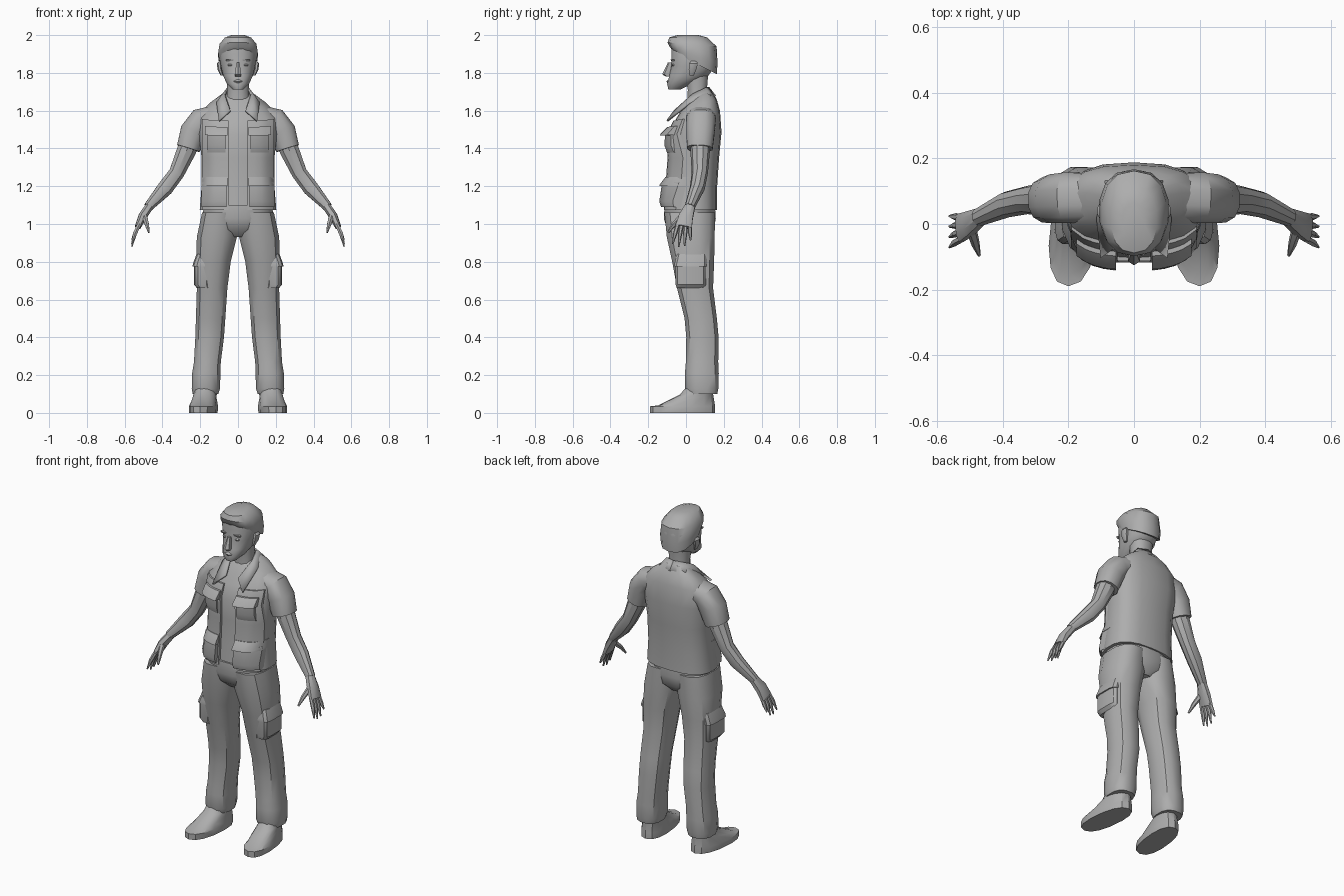
import bpy, bmesh, math
from mathutils import Vector

grey = bpy.data.materials.new("plain_grey")
grey.diffuse_color = (0.42, 0.42, 0.42, 1)


def finish(name, bm):
    bmesh.ops.recalc_face_normals(bm, faces=bm.faces)
    me = bpy.data.meshes.new(name)
    bm.to_mesh(me)
    bm.free()
    me.materials.append(grey)
    ob = bpy.data.objects.new(name, me)
    bpy.context.collection.objects.link(ob)
    return ob


def power(c, e):
    return math.copysign(abs(c) ** e, c)


def loft(name, rings, n=12, sq=0.85, follow=False, side=1, skew=0):
    """Skin rings of (x, y, z, rx, ry, tilt); follow turns rings to face along the path."""
    bm = bmesh.new()
    loops = []
    for i, r in enumerate(rings):
        c = Vector(r[:3])
        tilt = r[5] if len(r) > 5 else 0
        t = Vector(rings[min(i + 1, len(rings) - 1)][:3]) - Vector(rings[max(i - 1, 0)][:3])
        ua = Vector((0, 1, 0)).cross(t).normalized() if follow else Vector((1, 0, 0))
        va = t.cross(ua).normalized() if follow else Vector((0, 1, 0))
        loop = []
        for k in range(n):
            a = 2 * math.pi * (k + 0.5) / n
            u, v = r[3] * power(math.cos(a), sq), r[4] * power(math.sin(a), sq)
            p = c + ua * u + va * v + Vector((skew * v, 0, tilt * v))
            loop.append(bm.verts.new((p.x * side, p.y, p.z)))
        loops.append(loop)
    for a, b in zip(loops, loops[1:]):
        for k in range(n):
            j = (k + 1) % n
            bm.faces.new((a[k], a[j], b[j], b[k]))
    bm.faces.new(loops[0])
    bm.faces.new(loops[-1])
    return finish(name, bm)


TORSO = [(0, .03, 1.075, .205, .135, 0), (0, .035, 1.2, .195, .13, 0),
         (0, .045, 1.35, .195, .13, 0), (0, .05, 1.48, .21, .138, .05),
         (0, .062, 1.575, .21, .118, .2), (0, .07, 1.635, .15, .092, .3),
         (0, .068, 1.68, .085, .065, .4), (0, .068, 1.69, .06, .05, .4)]
TORSO_SQ = 0.75


def chest_point(x, z, depth):
    """Point on the front of the torso, pushed forward by depth."""
    for a, b in zip(TORSO, TORSO[1:]):
        if z <= b[2]:
            f = (z - a[2]) / (b[2] - a[2])
            break
    _, cy, _, rx, ry, tilt = [p + (q - p) * f for p, q in zip(a, b)]
    e = 2 / TORSO_SQ
    v = -ry * max(0, 1 - min(1, abs(x) / rx) ** e) ** (1 / e)
    return Vector((x, cy + v - depth, z + tilt * v))


def panel(name, x0, x1, zs, depths, side):
    """Closed slab lying on the chest between x0 and x1, one depth for each height."""
    bm = bmesh.new()
    nx = 4
    grids = []
    for inner in (0, 1):
        g = []
        for z, d in zip(zs, depths):
            row = []
            for i in range(nx + 1):
                p = chest_point(x0 + (x1 - x0) * i / nx, z, -0.02 if inner else d)
                row.append(bm.verts.new((p.x * side, p.y, p.z)))
            g.append(row)
        grids.append(g)
        for a, b in zip(g, g[1:]):
            for i in range(nx):
                bm.faces.new((a[i], a[i + 1], b[i + 1], b[i]))
    o, q = grids

    def rim(g):
        return g[0] + [r[-1] for r in g[1:-1]] + g[-1][::-1] + [r[0] for r in g[-2:0:-1]]
    ro, rq = rim(o), rim(q)
    for k in range(len(ro)):
        j = (k + 1) % len(ro)
        bm.faces.new((ro[k], ro[j], rq[j], rq[k]))
    return finish(name, bm)


# torso and trousers top
loft("shirt_body", TORSO, 18, TORSO_SQ)
loft("trouser_hips", [(0, .03, .93, .06, .085), (0, .025, .97, .15, .125),
                      (0, .02, 1.03, .19, .14), (0, .02, 1.1, .185, .135)], 16)

# neck, head and hair
loft("neck", [(0, .06, 1.63, .065, .055), (0, .06, 1.71, .058, .052),
              (0, .055, 1.8, .066, .065)])
loft("head", [(0, -.062, 1.712, .028, .032), (0, -.035, 1.742, .06, .066),
              (0, .015, 1.785, .08, .105), (0, .038, 1.835, .092, .117),
              (0, .042, 1.9, .1, .122), (0, .035, 1.95, .085, .11)], 16)
loft("hair", [(0, .05, 1.85, .1, .113, -.5), (0, .04, 1.895, .107, .127, -.35),
              (0, .032, 1.95, .1, .13, -.08), (0, .012, 1.988, .07, .1),
              (0, .01, 2.0, .035, .055)], 14)
loft("nose", [(0, -.092, 1.78, .016, .014), (0, -.1, 1.792, .02, .026),
              (0, -.082, 1.855, .009, .014)], 6)
loft("lips", [(0, -.09, 1.745, .012, .008), (0, -.088, 1.755, .026, .017),
              (0, -.085, 1.766, .012, .009)], 8)

for side, tag in ((1, "left_"), (-1, "right_")):
    # face details
    loft(tag + "ear", [(.085, .03, 1.785, .008, .012), (.097, .035, 1.82, .013, .022),
                       (.1, .04, 1.85, .012, .024), (.095, .04, 1.862, .006, .014)], 8, side=side)
    loft(tag + "brow", [(.04, -.068, 1.862, .026, .01), (.04, -.07, 1.872, .028, .012)], 6, side=side)
    loft(tag + "eye", [(.04, -.066, 1.836, .012, .006), (.04, -.067, 1.842, .016, .009),
                       (.04, -.066, 1.848, .012, .006)], 6, side=side)

    # open shirt front, pockets and flaps
    panel(tag + "shirt_front", .05, .19, [1.075, 1.2, 1.35, 1.48, 1.57],
          [.014, .015, .014, .018, .01], side)
    panel(tag + "chest_pocket", .065, .165, [1.38, 1.42, 1.51], [.018, .03, .034], side)
    panel(tag + "chest_flap", .055, .175, [1.475, 1.485, 1.53], [.052, .05, .028], side)
    panel(tag + "waist_pocket", .06, .192, [1.09, 1.12, 1.22], [.03, .042, .035], side)
    panel(tag + "waist_flap", .055, .194, [1.2, 1.21, 1.25], [.048, .046, .018], side)

    # collar wing
    bm = bmesh.new()
    inner = [(0, .118, 1.722), (.055, .1, 1.718), (.07, .035, 1.685), (.04, -.058, 1.6)]
    outer = [(0, .155, 1.675), (.085, .13, 1.675), (.112, .02, 1.64), (.1, -.1, 1.545)]
    rows = [[bm.verts.new((x * side, y, z)) for x, y, z in e] for e in (inner, outer)]
    for i in range(3):
        bm.faces.new((rows[0][i], rows[0][i + 1], rows[1][i + 1], rows[1][i]))
    collar = finish(tag + "collar", bm)
    mod = collar.modifiers.new("thickness", 'SOLIDIFY')
    mod.thickness, mod.offset = .012, 0

    # sleeve, arm and hand
    loft(tag + "sleeve", [(.12, .08, 1.575, .055, .075), (.195, .08, 1.55, .068, .08),
                          (.235, .077, 1.49, .073, .077), (.263, .073, 1.4, .064, .07)],
         12, follow=True, side=side)
    loft(tag + "arm", [(.25, .075, 1.45, .05, .052), (.272, .075, 1.39, .054, .052),
                       (.325, .073, 1.27, .043, .043), (.385, .06, 1.19, .044, .04),
                       (.475, .02, 1.09, .026, .028)], 10, 1, True, side)
    loft(tag + "palm", [(.465, .025, 1.1, .024, .026), (.505, 0, 1.04, .024, .04),
                        (.53, -.012, .985, .017, .046)], 8, .8, True, side)
    for i in range(4):
        y = .02 - i * .021
        drop = (.915, .885, .88, .895)[i]
        loft(tag + "finger_%d" % (i + 1),
             [(.522, y, 1.0, .012, .012), (.545, y * 1.25 - .003, .95, .012, .011),
              (.562, y * 1.5 - .006, drop, .004, .004)], 6, 1, True, side)
    loft(tag + "thumb", [(.495, -.02, 1.04, .016, .018), (.483, -.062, 1.0, .013, .013),
                         (.472, -.095, .955, .005, .006)], 6, 1, True, side)

    # trouser leg with cuff
    loft(tag + "trouser_leg",
         [(.172, .085, .1, .07, .083), (.17, .083, .13, .077, .091), (.168, .084, .21, .077, .092),
          (.162, .085, .27, .073, .088), (.15, .087, .4, .078, .088), (.145, .078, .5, .08, .088),
          (.137, .048, .66, .083, .098), (.13, .038, .8, .094, .114), (.112, .025, .93, .109, .13),
          (.098, .02, 1.06, .095, .138)], 12, .8, side=side)

    # cargo pocket with flap
    loft(tag + "cargo_pocket", [(.18, .025, .66, .038, .075), (.19, .025, .68, .044, .082),
                                (.19, .025, .8, .044, .082)], 12, .5, side=side)
    loft(tag + "cargo_flap", [(.192, .025, .775, .05, .088), (.19, .025, .79, .049, .088),
                              (.175, .03, .84, .046, .08)], 12, .5, side=side)

    # shoe, toe turned out
    loft(tag + "shoe", [(.183, -.018, 0, .072, .172), (.183, -.018, .035, .074, .172),
                        (.18, -.005, .07, .064, .148, .22), (.173, .055, .105, .06, .088, .1),
                        (.172, .07, .135, .056, .07)], 14, .85, side=side, skew=-.1)

# smooth shading with crisp folds
for ob in bpy.context.collection.objects:
    ob.select_set(True)
    bpy.context.view_layer.objects.active = ob
bpy.ops.object.shade_smooth_by_angle(angle=math.radians(35))
